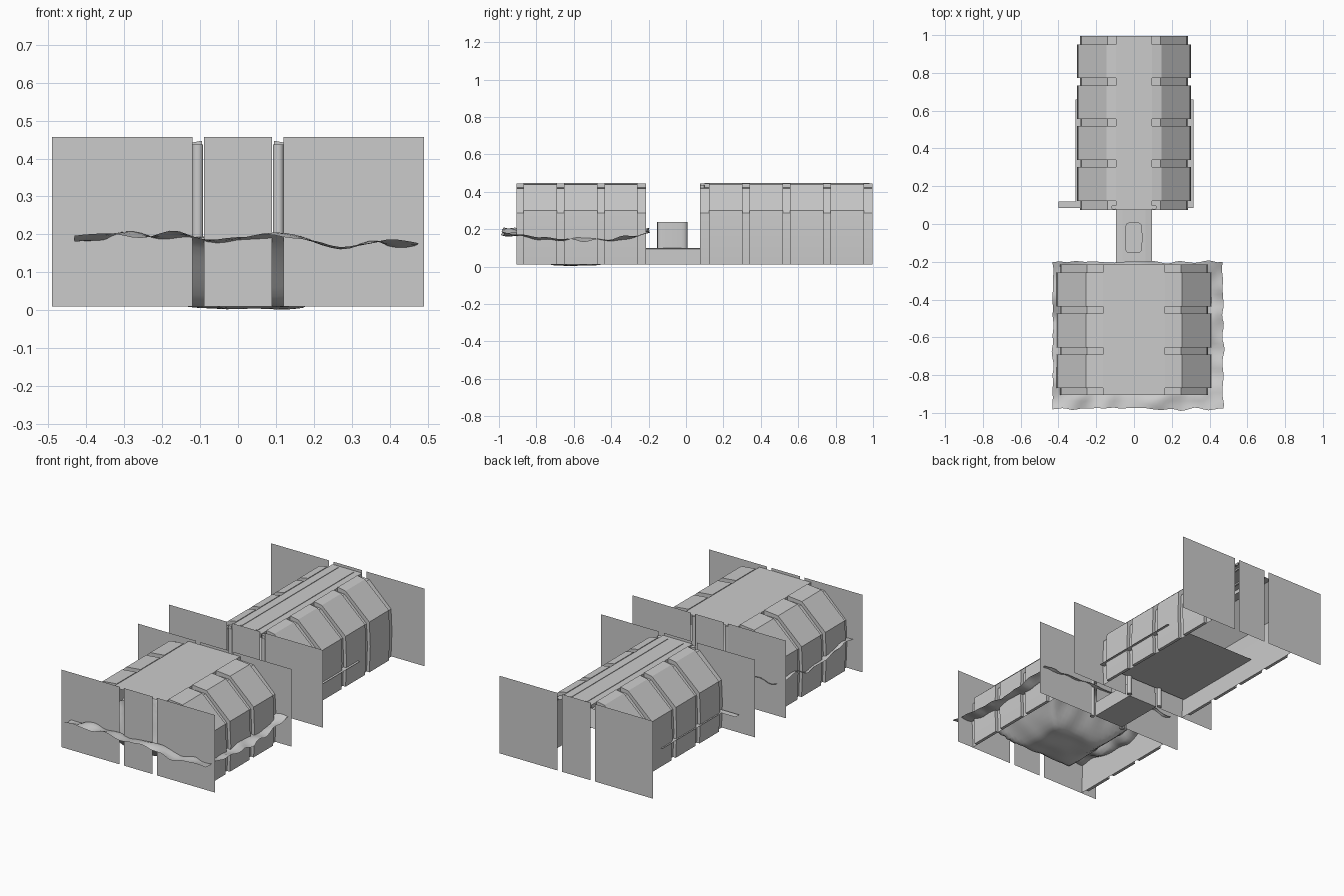
import bpy, bmesh, math
from mathutils import noise, Vector

if "Cube" in bpy.data.objects:
    bpy.data.objects.remove(bpy.data.objects["Cube"])


def make(name, bm, smooth=None):
    bmesh.ops.recalc_face_normals(bm, faces=bm.faces)
    me = bpy.data.meshes.new(name)
    bm.to_mesh(me)
    bm.free()
    ob = bpy.data.objects.new(name, me)
    bpy.context.collection.objects.link(ob)
    if smooth:
        bpy.ops.object.select_all(action='DESELECT')
        ob.select_set(True)
        bpy.context.view_layer.objects.active = ob
        bpy.ops.object.shade_smooth_by_angle(angle=math.radians(smooth))
    return ob


def sweep(name, profile, y0, y1, closed=False, smooth=None):
    """Extrude an x-z profile along y; closed profiles get end caps."""
    bm = bmesh.new()
    a = [bm.verts.new((x, y0, z)) for x, z in profile]
    b = [bm.verts.new((x, y1, z)) for x, z in profile]
    n = len(profile)
    for i in range(n if closed else n - 1):
        j = (i + 1) % n
        bm.faces.new((a[i], a[j], b[j], b[i]))
    if closed:
        bm.faces.new(a)
        bm.faces.new(b)
    return make(name, bm, smooth)


def box(name, x0, x1, y0, y1, z0, z1):
    return sweep(name, [(x0, z0), (x1, z0), (x1, z1), (x0, z1)], y0, y1, True)


def upright(name, cx, cy, rx, ry, z0, z1, power=1.0):
    """Vertical rounded column; a small power gives a squarer outline."""
    bm = bmesh.new()
    rings = []
    for z in (z0, z1):
        ring = []
        for k in range(24):
            c, s = math.cos(k * math.pi / 12), math.sin(k * math.pi / 12)
            ring.append(bm.verts.new((cx + rx * math.copysign(abs(c) ** power, c),
                                      cy + ry * math.copysign(abs(s) ** power, s), z)))
        rings.append(ring)
        bm.faces.new(ring)
    for k in range(24):
        j = (k + 1) % 24
        bm.faces.new((rings[0][k], rings[0][j], rings[1][j], rings[1][k]))
    return make(name, bm, 40)


def module(name, w, shoulder, inner, y0, y1, first, count):
    """Open-bottomed hull with raised cladding panels and a flush flat roof."""
    hull = [(w - .018, .01), (w - .012, .16), (w - .018, .285),
            (shoulder - .005, .418), (inner, .422)]
    outer = [(w, .01), (w + .006, .16), (w, .3), (shoulder, .438), (inner, .447)]
    for side, tag in ((1, "right"), (-1, "left")):
        sweep(f"{name}_wall_{tag}", [(side * x, z) for x, z in hull], y0, y1, smooth=30)
        for i in range(count):
            ys = first + i * .2165
            loop = [(side * x, z) for x, z in outer + hull[::-1]]
            sweep(f"{name}_panel_{tag}_{i}", loop, ys, ys + .178, True, 30)
    sweep(name + "_roof", [(inner, .422), (inner, .443), (-inner, .443), (-inner, .422)],
          y0, y1)


# main halls
module("front_hall", .405, .255, .165, -.905, -.215, -.869, 3)
module("rear_hall", .297, .145, .095, .075, .996, .123, 4)

# slim rails along the rear roof
for s in (1, -1):
    box("roof_rail", s * .05 - .005, s * .05 + .005, .10, .98, .435, .446)

# upright partition plates in three pieces
for y in (-.908, -.213, .073, 1.0):
    for x0, x1 in ((-.49, -.12), (-.09, .09), (.12, .49)):
        bm = bmesh.new()
        bm.faces.new([bm.verts.new(p) for p in
                      ((x0, y, .01), (x1, y, .01), (x1, y, .457), (x0, y, .457))])
        make("partition_plate", bm)

# round posts behind the gaps of the inner partitions
for y in (-.228, .088):
    for s in (1, -1):
        upright("partition_post", s * .106, y, .014, .012, .01, .437)

# connecting passage with the hatch on top
sweep("passage", [(.095, .01), (.095, .095), (.06, .1),
                  (-.06, .1), (-.095, .095), (-.095, .01)], -.215, .075, True)
upright("passage_hatch", -.002, -.073, .046, .081, .09, .237, .4)

# floor sheet of the rear hall, slightly wider than the walls
bm = bmesh.new()
bm.faces.new([bm.verts.new((x, y, .12)) for x, y in
              ((-.31, .12), (-.4, .12), (-.4, .085), (.315, .085),
               (.315, .66), (-.31, .66))])
make("rear_floor", bm)

# rough ground draped under the front hall, high at its rim
bm = bmesh.new()
N = 36
grid = []
for j in range(N + 1):
    row = []
    for i in range(N + 1):
        u, v = 2 * i / N - 1, 2 * j / N - 1
        x, y = .02 + .45 * u, -.59 + .39 * v
        r = max(abs(u), abs(v))
        t = min(1, max(0, (r - .3) / .55))
        n = noise.noise(Vector((x * 9, y * 9, 1)))
        z = .008 + .182 * t * t * (3 - 2 * t) + .02 * n * (.5 + t)
        z += -.04 * math.cos(v * 1.6) * t * (abs(u) > .8) - .012 * t * u
        k = .014 * noise.noise(Vector((x * 14, y * 14, 5)))
        row.append(bm.verts.new((x + k * (abs(u) > .9), y + k * (abs(v) > .9), max(z, 0))))
    grid.append(row)
for j in range(N):
    for i in range(N):
        bm.faces.new((grid[j][i], grid[j][i + 1], grid[j + 1][i + 1], grid[j + 1][i]))
make("ground_sheet", bm, 60)
